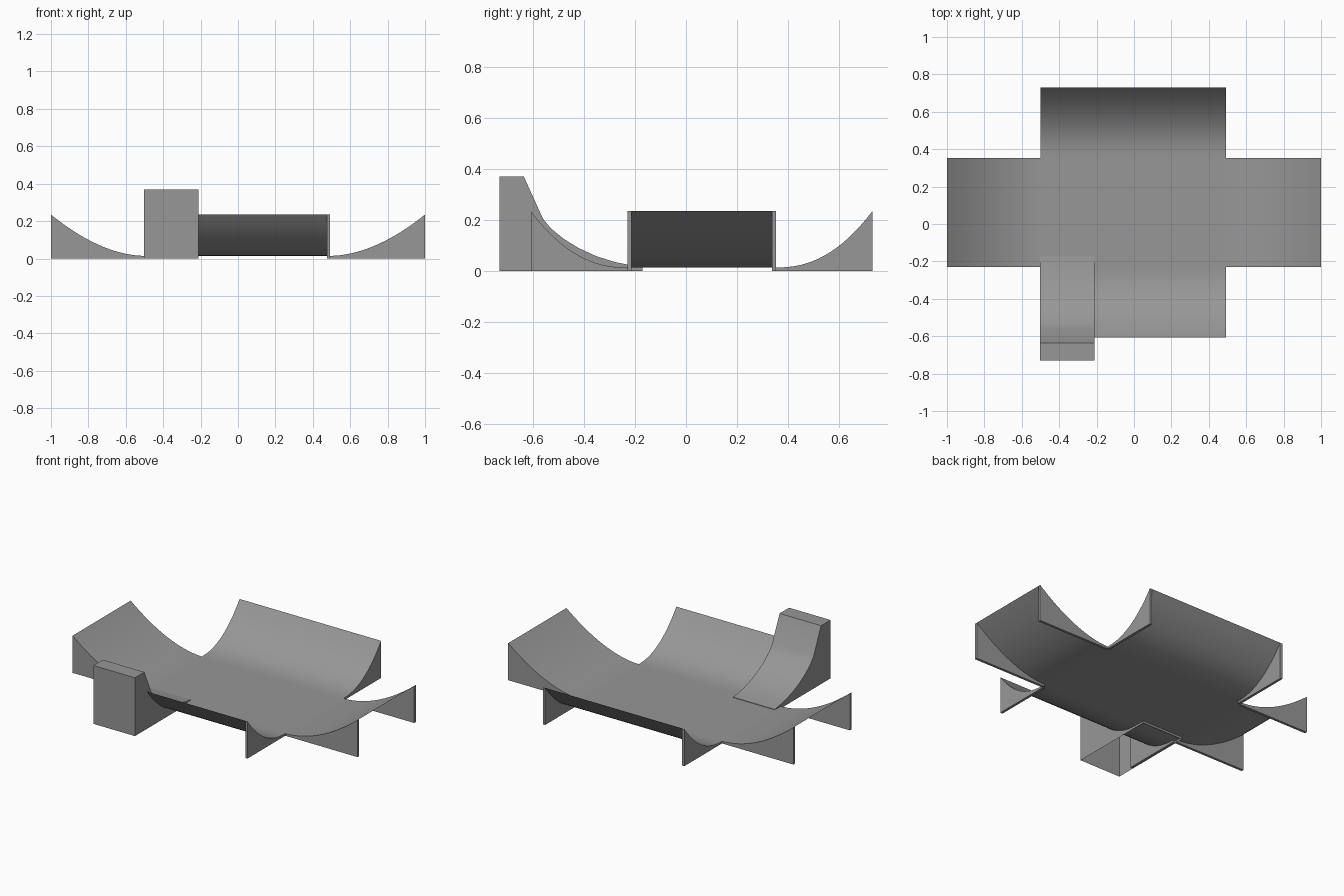
import bpy, bmesh

if "Cube" in bpy.data.objects:
    bpy.data.objects.remove(bpy.data.objects["Cube"])

X0, X1 = -0.5, 0.493         # flat floor extents
Y0, Y1 = -0.23, 0.353
FLOOR, LIP = 0.014, 0.235    # floor and ramp lip heights
T = 0.016                    # side panel thickness
N = 16                       # ramp segments

# Dark grey concrete
concrete = bpy.data.materials.new("concrete")
concrete.diffuse_color = (0.31, 0.31, 0.31, 1)
concrete.use_nodes = True
concrete.node_tree.nodes["Principled BSDF"].inputs["Base Color"].default_value = concrete.diffuse_color


def finish(name, bm, smooth=True):
    me = bpy.data.meshes.new(name)
    bm.to_mesh(me)
    bm.free()
    me.materials.append(concrete)
    ob = bpy.data.objects.new(name, me)
    bpy.context.collection.objects.link(ob)
    if smooth:
        bpy.ops.object.select_all(action='DESELECT')
        ob.select_set(True)
        bpy.context.view_layer.objects.active = ob
        bpy.ops.object.shade_smooth_by_angle(angle=0.4)
    return ob


def curve(start, end, power):
    return [(start + (end - start) * i / N,
             FLOOR + (LIP - FLOOR) * (i / N) ** power) for i in range(N + 1)]


def place(axis, along, across, z):
    return (along, across, z) if axis == 'x' else (across, along, z)


def sheet(name, axis, profile, a, b):
    """Single skin swept between a and b, facing up."""
    bm = bmesh.new()
    rows = [[bm.verts.new(place(axis, u, w, z)) for w in (a, b)] for u, z in profile]
    for p, q in zip(rows, rows[1:]):
        f = bm.faces.new((p[0], q[0], q[1], p[1]))
        f.normal_update()
        if f.normal.z < 0:
            f.normal_flip()
    return finish(name, bm)


def panel(name, axis, profile, a, b):
    """Upright panel filling from the ground to the ramp curve."""
    outline = [(profile[0][0], 0)] + profile + [(profile[-1][0], 0)]
    bm = bmesh.new()
    f = bm.faces.new([bm.verts.new(place(axis, u, a, z)) for u, z in outline])
    ext = bmesh.ops.extrude_face_region(bm, geom=[f], use_keep_orig=True)
    for v in ext['geom']:
        if isinstance(v, bmesh.types.BMVert):
            v.co['xy'.index('y' if axis == 'x' else 'x')] = b
    bmesh.ops.recalc_face_normals(bm, faces=bm.faces[:])
    return finish(name, bm, False)


# Flat floor
sheet("floor", 'x', [(X0, FLOOR), (X1, FLOOR)], Y0, Y1)

# Four curved ramps, each with a panel under both sides
for name, axis, start, end, power, a, b in (
        ("left_ramp", 'x', X0, -1.0, 1.85, Y0, Y1),
        ("right_ramp", 'x', X1, 1.0, 1.85, Y0, Y1),
        ("front_ramp", 'y', Y0, -0.608, 2.25, X0, X1),
        ("back_ramp", 'y', Y1, 0.73, 2.25, X0, X1)):
    prof = curve(start, end, power)
    sheet(name, axis, prof, a, b)
    panel(name + "_panel_a", axis, prof, a, a + T)
    panel(name + "_panel_b", axis, prof, b - T, b)

# Tall launch ramp in the front left corner: hollow, open underneath
pts = [(-0.73, 0), (-0.73, 0.37), (-0.635, 0.37), (-0.56, 0.205), (-0.53, 0.168),
       (-0.48, 0.127), (-0.42, 0.09), (-0.35, 0.058), (-0.28, 0.036),
       (-0.22, 0.024), (-0.17, 0.017), (-0.17, 0)]
bm = bmesh.new()
left = [bm.verts.new((X0 - 0.003, y, z)) for y, z in pts]
right = [bm.verts.new((-0.212, y, z)) for y, z in pts]
bm.faces.new(left)
bm.faces.new(right[::-1])
for i in range(len(pts) - 1):
    bm.faces.new((left[i + 1], left[i], right[i], right[i + 1]))
bmesh.ops.recalc_face_normals(bm, faces=bm.faces[:])
bm.faces.ensure_lookup_table()
if bm.faces[0].normal.x > 0:
    bmesh.ops.reverse_faces(bm, faces=bm.faces[:])
finish("tall_ramp", bm)
